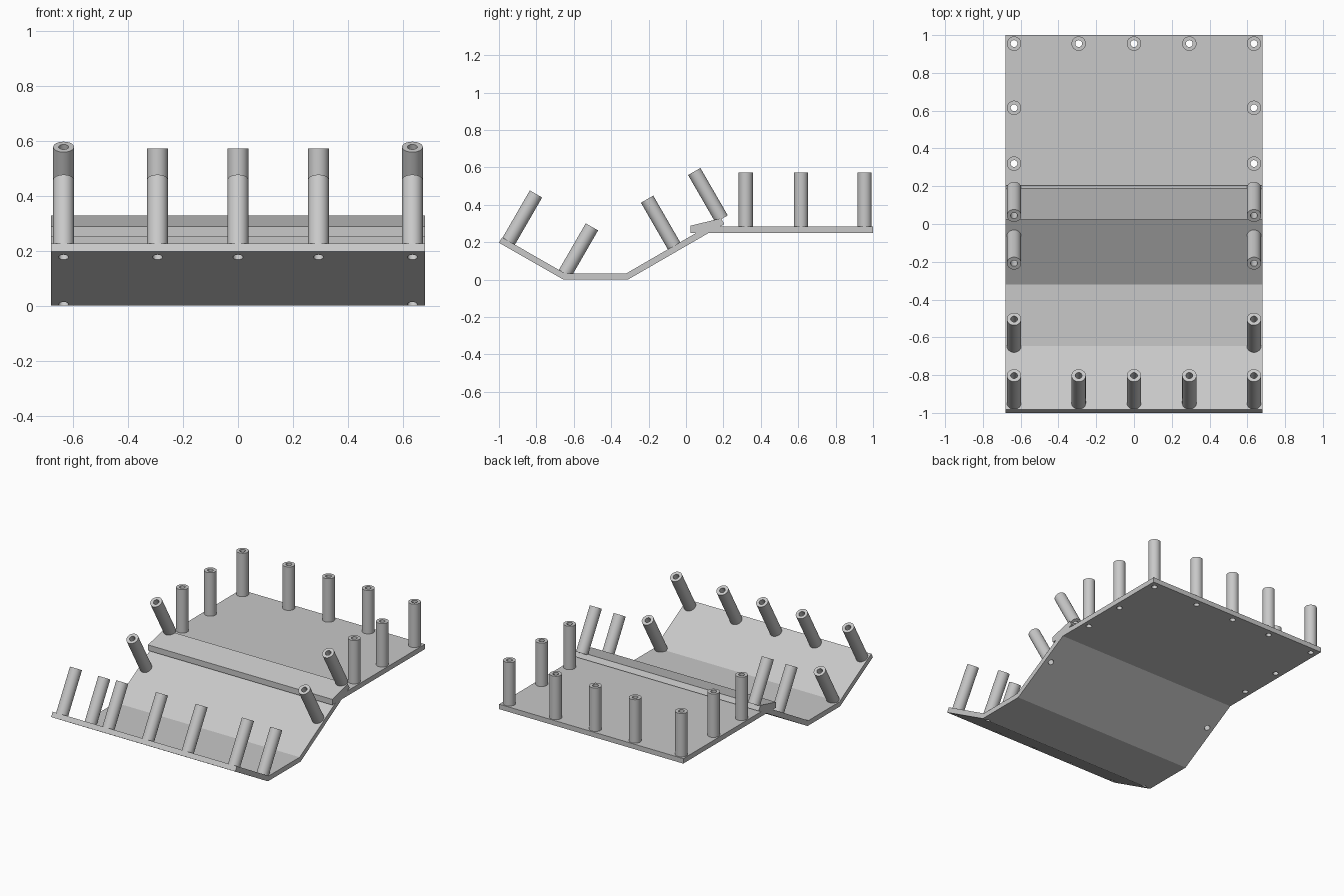
import bpy, bmesh, math
from mathutils import Vector, Matrix

cube = bpy.data.objects.get("Cube")
if cube:
    bpy.data.objects.remove(cube)

HALF_WIDTH = 0.68
TUBE_R, HOLE_R, TUBE_LEN = 0.038, 0.018, 0.29
SIDES = 32

grey = bpy.data.materials.new("plain_grey")
grey.use_nodes = True
colour = (0.58, 0.58, 0.58, 1)
grey.diffuse_color = colour
grey.node_tree.nodes["Principled BSDF"].inputs["Base Color"].default_value = colour


def make_object(name, bm):
    bmesh.ops.recalc_face_normals(bm, faces=bm.faces[:])
    mesh = bpy.data.meshes.new(name)
    bm.to_mesh(mesh)
    bm.free()
    mesh.materials.append(grey)
    obj = bpy.data.objects.new(name, mesh)
    bpy.context.collection.objects.link(obj)
    return obj


def placement(x, y, z, lean):
    # lean is the tilt towards +y, in degrees
    return Matrix.Translation((x, y, z)) @ Matrix.Rotation(math.radians(-lean), 4, 'X')


# Bent plate with the raised lip, as one side profile (y, z)
profile = [(-1, .197), (-.655, 0), (-.311, 0), (.122, .25), (1, .25), (1, .283),
           (.18, .283), (.205, .297), (.187, .328), (.023, .288), (.023, .25),
           (.055, .25), (-.32, .033), (-.646, .033), (-.983, .226)]
bm = bmesh.new()
side = bm.faces.new([bm.verts.new((-HALF_WIDTH, y, z)) for y, z in profile])
grown = bmesh.ops.extrude_face_region(bm, geom=[side], use_keep_orig=True)
bmesh.ops.translate(bm, vec=(2 * HALF_WIDTH, 0, 0),
                    verts=[g for g in grown["geom"] if isinstance(g, bmesh.types.BMVert)])
plate = make_object("bent_plate", bm)

# Standoff rows: name, base y, base z, lean, x positions, hole goes through plate
ends = (-.635, .635)
full = (-.635, -.293, 0, .293, .635)
rows = [("front_tube", -.947, .207, 30, full, True),
        ("lower_tube", -.648, .031, 30, ends, True),
        ("slope_tube", -.063, .179, -30, ends, True),
        ("lip_tube", .189, .327, -30, ends, False),
        ("deck_front_tube", .32, .283, 0, ends, True),
        ("deck_middle_tube", .615, .283, 0, ends, True),
        ("back_tube", .955, .283, 0, full, True)]


def make_tube(name, matrix):
    bm = bmesh.new()
    rings = []
    for r, z in ((HOLE_R, -.003), (TUBE_R, -.003), (TUBE_R, TUBE_LEN), (HOLE_R, TUBE_LEN)):
        rings.append([bm.verts.new((r * math.cos(a), r * math.sin(a), z))
                      for a in (math.tau * i / SIDES for i in range(SIDES))])
    for k in range(4):
        a, b = rings[k], rings[(k + 1) % 4]
        for i in range(SIDES):
            j = (i + 1) % SIDES
            bm.faces.new((a[i], a[j], b[j], b[i]))
    bm.transform(matrix)
    return make_object(name, bm)


tubes = []
drill = bmesh.new()
for name, y, z, lean, xs, through in rows:
    for n, x in enumerate(xs, 1):
        m = placement(x, y, z, lean)
        tubes.append(make_tube(f"{name}_{n}", m))
        if through:
            bmesh.ops.create_cone(drill, cap_ends=True, segments=SIDES,
                                  radius1=HOLE_R, radius2=HOLE_R, depth=.14,
                                  matrix=m @ Matrix.Translation((0, 0, -.03)))

# Screw holes drilled through the plate
cutter = make_object("hole_cutter", drill)
cutter.hide_render = True
mod = plate.modifiers.new("holes", 'BOOLEAN')
mod.operation = 'DIFFERENCE'
mod.solver = 'EXACT'
mod.object = cutter
bpy.context.view_layer.update()
graph = bpy.context.evaluated_depsgraph_get()
drilled = bpy.data.meshes.new_from_object(plate.evaluated_get(graph))
plate.modifiers.clear()
plate.data = drilled
bpy.data.objects.remove(cutter)

# Smooth round walls, sharp rims and folds
bpy.ops.object.select_all(action='DESELECT')
for obj in tubes:
    obj.select_set(True)
bpy.context.view_layer.objects.active = tubes[0]
bpy.ops.object.shade_smooth_by_angle(angle=math.radians(30))
